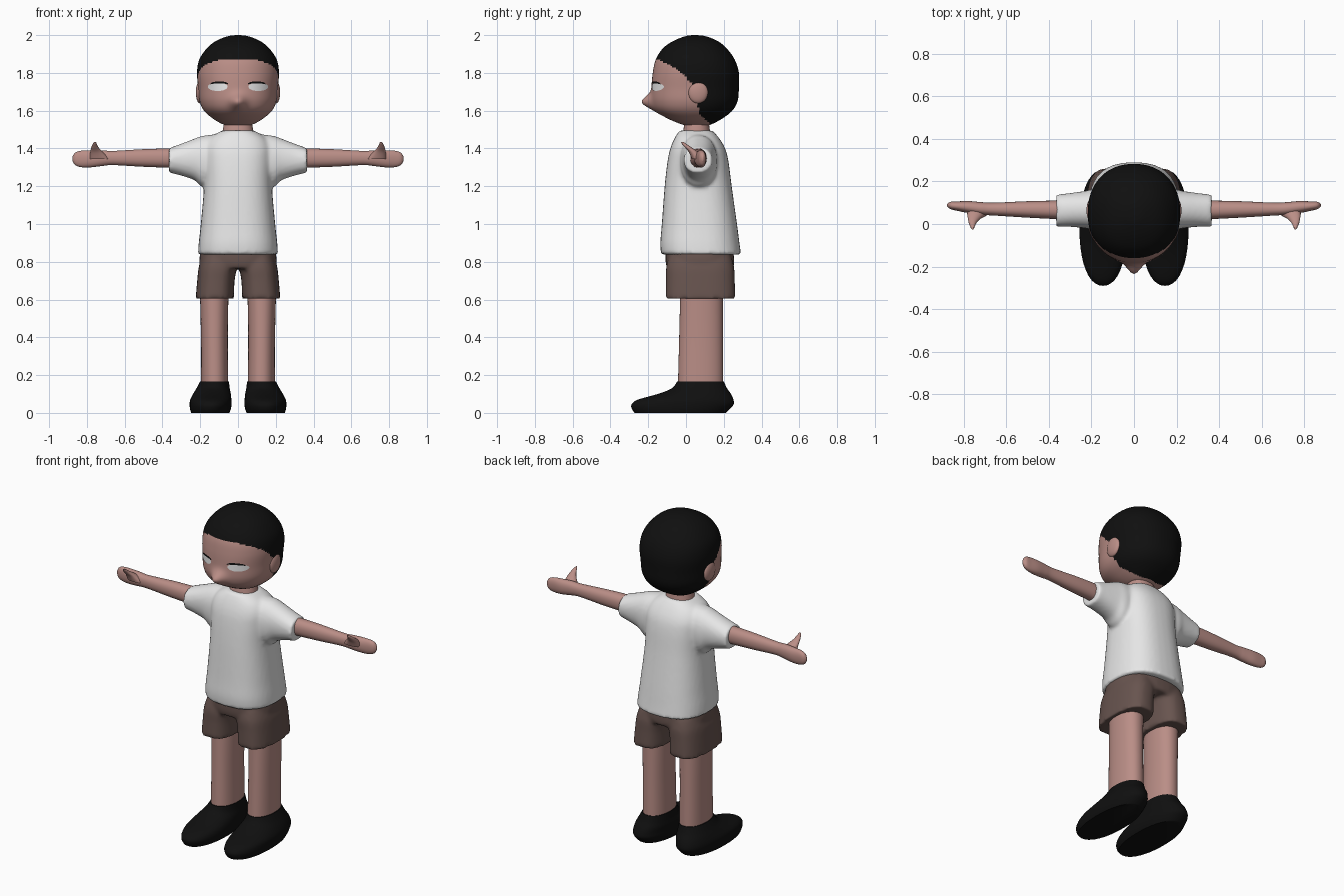
import bpy, bmesh, math
from mathutils import Vector, Matrix
from mathutils.bvhtree import BVHTree

if "Cube" in bpy.data.objects:
    bpy.data.objects.remove(bpy.data.objects["Cube"])


def material(name, rgb):
    m = bpy.data.materials.new(name)
    m.diffuse_color = (*rgb, 1)
    m.use_nodes = True
    m.node_tree.nodes["Principled BSDF"].inputs["Base Color"].default_value = m.diffuse_color
    return m


SKIN = material("skin", (0.49, 0.27, 0.24))
BLACK = material("black", (0.005, 0.005, 0.005))
WHITE = material("white", (0.8, 0.8, 0.8))
BROWN = material("brown", (0.138, 0.089, 0.078))


def catmull(a, b, c, d, t):
    return 0.5 * (2 * b + (c - a) * t + (2 * a - 5 * b + 4 * c - d) * t * t
                  + (3 * b - a - 3 * c + d) * t ** 3)


def loft(bm, rings, axis="z", side=1, steps=5, segs=40, power=2.2):
    """Skin superellipse sections (t, a0, a1, b0, b1) along z (a=x, b=y) or x (a=y, b=z)."""
    n, dense = len(rings), []
    for i in range(n - 1):
        q = [rings[max(i - 1, 0)], rings[i], rings[i + 1], rings[min(i + 2, n - 1)]]
        for k in range(steps):
            dense.append([catmull(*v, k / steps) for v in zip(*q)])
    dense.append(rings[-1])
    loops = []
    for t, a0, a1, b0, b1 in dense:
        loop = []
        for j in range(segs):
            w = 2 * math.pi * j / segs
            c, s = math.cos(w), math.sin(w)
            a = (a0 + a1) / 2 + (a1 - a0) / 2 * math.copysign(abs(c) ** (2 / power), c)
            b = (b0 + b1) / 2 + (b1 - b0) / 2 * math.copysign(abs(s) ** (2 / power), s)
            p = (a, b, t) if axis == "z" else (t, a, b)
            loop.append(bm.verts.new((p[0] * side, p[1], p[2])))
        loops.append(loop)
    for lo, hi in zip(loops, loops[1:]):
        for j in range(segs):
            k = (j + 1) % segs
            bm.faces.new((lo[j], lo[k], hi[k], hi[j]))
    bm.faces.new(loops[0])
    bm.faces.new(loops[-1])


def finish(name, bm, *mats, closed=True):
    if closed:
        bmesh.ops.recalc_face_normals(bm, faces=bm.faces)
    me = bpy.data.meshes.new(name)
    bm.to_mesh(me)
    bm.free()
    for m in mats:
        me.materials.append(m)
    ob = bpy.data.objects.new(name, me)
    bpy.context.collection.objects.link(ob)
    bpy.ops.object.select_all(action="DESELECT")
    ob.select_set(True)
    bpy.context.view_layer.objects.active = ob
    bpy.ops.object.shade_smooth_by_angle(angle=math.radians(50))
    return ob


def fuse(ob, size=0.011, iterations=4):
    """Merge overlapping volumes into one soft garment."""
    r = ob.modifiers.new("fuse", "REMESH")
    r.mode, r.voxel_size, r.use_smooth_shade = "VOXEL", size, True
    s = ob.modifiers.new("soften", "SMOOTH")
    s.factor, s.iterations = 0.5, iterations


def sym(t, w, y0, y1):
    return (t, -w, w, y0, y1)


# Head with pointed nose; hair coloured by a hairline rule
bm = bmesh.new()
loft(bm, [sym(1.515, .04, .02, .10), sym(1.53, .085, -.03, .14), sym(1.56, .135, -.10, .195),
          sym(1.60, .18, -.16, .245), sym(1.65, .203, -.183, .273), sym(1.72, .21, -.183, .28),
          sym(1.80, .217, -.176, .28), sym(1.87, .205, -.16, .258), sym(1.93, .165, -.122, .215),
          sym(1.97, .115, -.065, .165), sym(1.995, .05, 0, .10), sym(2.0, .005, .04, .05)],
     steps=8, segs=112)
for v in bm.verts:
    if v.co.y < 0:
        v.co.y -= 0.052 * math.exp(-(v.co.x / .04) ** 2 - ((v.co.z - 1.645) / .038) ** 2)

HAIRLINE = [(-1, 1.875), (-.15, 1.87), (-.1, 1.85), (-.03, 1.805), (.03, 1.745),
            (.06, 1.66), (.07, 1.58), (.13, 1.53), (1, 1.5)]


def hairline(y):
    for (y0, z0), (y1, z1) in zip(HAIRLINE, HAIRLINE[1:]):
        if y <= y1:
            return z0 + (z1 - z0) * (y - y0) / (y1 - y0)
    return 0


for f in bm.faces:
    c = f.calc_center_median()
    f.material_index = 1 if c.z > hairline(c.y) else 0
face_tree = BVHTree.FromBMesh(bm)
finish("head", bm, SKIN, BLACK)


# Eyes and lashes: thin patches laid on the face
def patch(name, mat, x0, x1, low, high, lift, nu=16, nv=5):
    bm = bmesh.new()
    for s in (1, -1):
        grid = []
        for i in range(nu + 1):
            u = i / nu
            col = []
            for j in range(nv + 1):
                x = s * (x0 + (x1 - x0) * u)
                z = low(u) + (high(u) - low(u)) * j / nv
                hit = face_tree.ray_cast(Vector((x, -1, z)), Vector((0, 1, 0)))[0]
                col.append(bm.verts.new((x, hit.y - lift, z)))
            grid.append(col)
        for i in range(nu):
            for j in range(nv):
                q = [grid[i][j], grid[i + 1][j], grid[i + 1][j + 1], grid[i][j + 1]]
                bm.faces.new(q if s > 0 else q[::-1])
    finish(name, bm, mat, closed=False)


def bow(u):
    return math.sqrt(max(0.02, 1 - (2 * u - 1) ** 2))


patch("eyes", WHITE, .055, .16, lambda u: 1.727 - .023 * bow(u), lambda u: 1.727 + .021 * bow(u), .004)
patch("lashes", BLACK, .052, .145, lambda u: 1.738 + .006 * bow(u), lambda u: 1.742 + .013 * bow(u), .006)

# Ears
bm = bmesh.new()
for s in (1, -1):
    bmesh.ops.create_uvsphere(bm, u_segments=24, v_segments=16, radius=1,
                              matrix=Matrix.Translation((s * .203, .064, 1.697))
                              @ Matrix.Diagonal((.02, .052, .058, 1)))
finish("ears", bm, SKIN)

# Neck
bm = bmesh.new()
loft(bm, [sym(1.44, .09, -.02, .135), sym(1.49, .082, -.015, .127), sym(1.55, .07, -.005, .12)])
finish("neck", bm, SKIN)

# Shirt: torso and two sleeves fused together
bm = bmesh.new()
loft(bm, [sym(.838, .212, -.132, .292), sym(.90, .208, -.136, .283), sym(1.0, .197, -.128, .27),
          sym(1.2, .18, -.113, .242), sym(1.33, .182, -.098, .225), sym(1.40, .18, -.083, .207),
          sym(1.455, .15, -.06, .175), sym(1.495, .085, -.035, .14)], power=2.5)
for s in (1, -1):
    loft(bm, [(.06, -.04, .16, 1.22, 1.48), (.18, -.03, .165, 1.195, 1.468),
              (.23, -.02, .155, 1.232, 1.452), (.30, -.013, .145, 1.256, 1.425),
              (.365, -.012, .138, 1.272, 1.402)], axis="x", side=s)
fuse(finish("shirt", bm, WHITE))

# Shorts: hips and two legs fused together
bm = bmesh.new()
loft(bm, [sym(.765, .19, -.10, .25), sym(.80, .205, -.108, .255), sym(.87, .197, -.108, .25)], power=2.5)
for s in (1, -1):
    loft(bm, [(.605, .022, .224, -.108, .262), (.70, .018, .216, -.106, .258),
              (.77, .006, .208, -.105, .255), (.83, .004, .19, -.09, .24)], side=s, power=2.6)
fuse(finish("shorts", bm, BROWN))

# Arms with mitten hands and thumbs
for s, label in ((1, "left"), (-1, "right")):
    bm = bmesh.new()
    loft(bm, [(.30, .022, .11, 1.295, 1.398), (.36, .023, .11, 1.298, 1.4), (.5, .03, .107, 1.303, 1.396),
              (.66, .04, .1, 1.312, 1.387), (.72, .043, .103, 1.307, 1.39), (.78, .052, .108, 1.3, 1.39),
              (.83, .062, .106, 1.301, 1.388), (.862, .07, .104, 1.312, 1.378),
              (.877, .083, .093, 1.335, 1.355)], axis="x", side=s)
    loft(bm, [(1.345, .68, .785, .03, .09), (1.38, .715, .782, .015, .065), (1.405, .738, .777, -.005, .03),
              (1.425, .748, .768, -.022, 0), (1.435, .752, .76, -.026, -.015)], side=s, segs=20)
    finish(label + "_arm", bm, SKIN)

    # Legs
    bm = bmesh.new()
    loft(bm, [(.12, .052, .195, -.042, .195), (.17, .052, .195, -.042, .197), (.4, .054, .196, -.036, .196),
              (.66, .05, .202, -.03, .195)], side=s)
    finish(label + "_leg", bm, SKIN)

    # Shoes
    bm = bmesh.new()
    loft(bm, [(0, .046, .248, -.272, .21), (.02, .038, .254, -.286, .232), (.045, .034, .256, -.288, .252),
              (.07, .035, .253, -.255, .251), (.1, .038, .238, -.15, .238), (.13, .044, .22, -.075, .217),
              (.167, .048, .2, -.047, .2)], side=s)
    finish(label + "_shoe", bm, BLACK)
